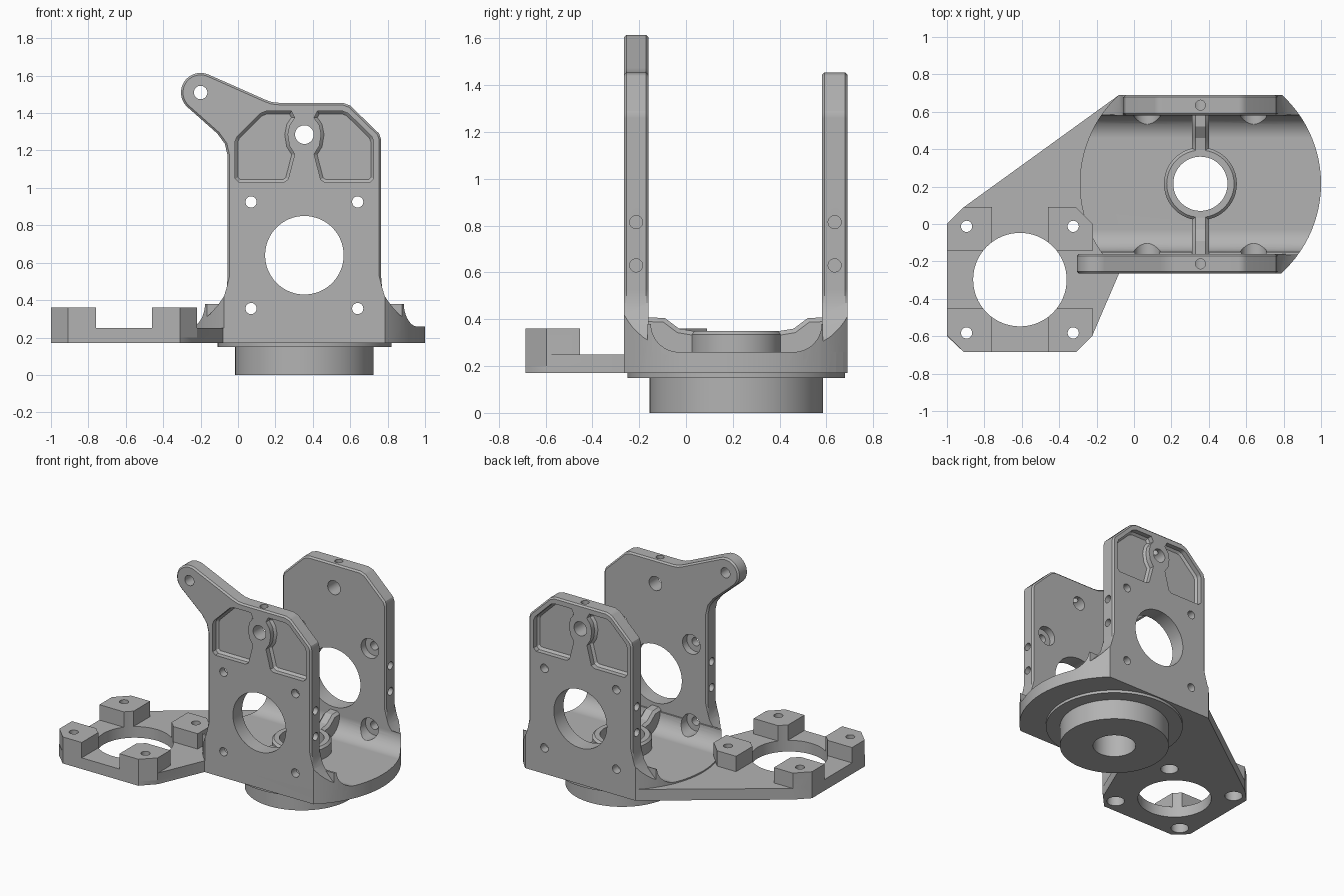
import bpy, bmesh
from math import sin, cos, radians

if "Cube" in bpy.data.objects:
    bpy.data.objects.remove(bpy.data.objects["Cube"])

grey = bpy.data.materials.new("machined_grey")
grey.use_nodes = True
COLOR = (0.45, 0.45, 0.45, 1)
grey.diffuse_color = COLOR
grey.node_tree.nodes["Principled BSDF"].inputs["Base Color"].default_value = COLOR

CX, CY = 0.355, 0.215            # centre of the round base
FRONT = (-0.265, -0.16)          # thickness range of each wall
BACK = (0.58, 0.69)
PLACE = {"x": lambda u, v, d: (d, u, v),
         "y": lambda u, v, d: (u, d, v),
         "z": lambda u, v, d: (u, v, d)}


def prism(name, pts, axis, lo, hi, chamfer=0, pick=None):
    """Extrude a 2D outline along an axis; optionally chamfer chosen edges."""
    bm = bmesh.new()
    put = PLACE[axis]
    rings = [[bm.verts.new(put(u, v, d)) for u, v in pts] for d in (lo, hi)]
    n = len(pts)
    for ring in rings:
        bm.faces.new(ring)
    for i in range(n):
        j = (i + 1) % n
        bm.faces.new((rings[0][i], rings[0][j], rings[1][j], rings[1][i]))
    bmesh.ops.recalc_face_normals(bm, faces=bm.faces)
    if chamfer:
        edges = [e for e in bm.edges if pick(e.verts[0].co, e.verts[1].co)]
        bmesh.ops.bevel(bm, geom=edges, offset=chamfer, segments=1,
                        affect='EDGES', clamp_overlap=True)
    me = bpy.data.meshes.new(name)
    bm.to_mesh(me)
    bm.free()
    me.materials.append(grey)
    ob = bpy.data.objects.new(name, me)
    bpy.context.collection.objects.link(ob)
    return ob


def arc(u, v, r, a0, a1, n):
    return [(u + r * cos(radians(a0 + (a1 - a0) * i / n)),
             v + r * sin(radians(a0 + (a1 - a0) * i / n))) for i in range(n + 1)]


def cyl(name, u, v, r, axis, lo, hi, n=32):
    return prism(name, arc(u, v, r, 0, 360, n)[:-1], axis, lo, hi)


def box(name, x0, x1, y0, y1, z0, z1):
    return prism(name, [(x0, y0), (x1, y0), (x1, y1), (x0, y1)], "z", z0, z1)


def select_only(ob):
    bpy.ops.object.select_all(action='DESELECT')
    ob.select_set(True)
    bpy.context.view_layer.objects.active = ob


def combine(target, other, op):
    """Apply a boolean and discard the second operand."""
    m = target.modifiers.new("bool", 'BOOLEAN')
    m.operation, m.solver, m.object = op, 'EXACT', other
    select_only(target)
    bpy.ops.object.modifier_apply(modifier=m.name)
    bpy.data.objects.remove(other)


def cut(target, *cutters):
    for c in cutters:
        combine(target, c, 'DIFFERENCE')


def flip(pts):
    return [(2 * CX - u, v) for u, v in reversed(pts)]


# Round floor with fillets running up into both walls
fillet = arc(0.46, 0.38, 0.12, 270, 360, 9)
floor_pts = [(FRONT[0], 0.17), (BACK[1], 0.17), (BACK[1], 0.26), (BACK[0] + .005, 0.26),
             (BACK[0] + .005, 0.38)] + fillet[::-1]
floor_pts += [(2 * CY - u, v) for u, v in fillet]
floor_pts += [(FRONT[1] - .005, 0.38), (FRONT[1] - .005, 0.26), (FRONT[0], 0.26)]
body = prism("bracket_body", floor_pts, "x", -0.6, 1.3)
combine(body, cyl("disc", CX, CY, 0.645, "z", 0, 1, 96), 'INTERSECT')

# Walls: flared feet, clipped top corners, and an ear on the front wall
flare = [(.89, .17), (.89, .30), (.86, .325), (.82, .37), (.785, .42), (.77, .47), (.765, .53)]
shoulder = [(.765, 1.26), (.755, 1.29), (.60, 1.44), (.56, 1.455)]
ear = [(.22, 1.455), (.18, 1.459), (.14, 1.474)] + arc(-.2, 1.51, .105, 66, 228, 16)
ear += [(-.11, 1.29), (-.07, 1.235), (-.055, 1.17)]


def wall(name, top_left, span):
    def rim(a, b):
        return abs(a.y - b.y) < 1e-4 and min(a.z, b.z) > 0.45
    w = prism(name, flare + shoulder + top_left + flip(flare), "y", *span, 0.012, rim)
    trim = box("trim", -1, 2, -1, 2, -0.1, 0.6)
    cut(trim, cyl("disc", CX, CY, 0.645, "z", -1, 1, 96))
    cut(w, trim)
    return w


combine(body, wall("front_wall", ear, FRONT), 'UNION')
combine(body, wall("back_wall", flip(shoulder), BACK), 'UNION')

# Stiffening rib and the hub ring on the floor
half = [(.63, .2), (.63, .41), (.52, .405), (.46, .36), (.40, .35)]
rib_pts = half + [(2 * CY - u, v) for u, v in reversed(half)]
rib = prism("rib", rib_pts, "x", CX - .045, CX + .045, 0.018,
            lambda a, b: abs(a.x - b.x) < 1e-4 and min(a.z, b.z) > 0.3)
combine(body, rib, 'UNION')
hub = prism("hub", arc(CX, CY, .195, 0, 360, 48)[:-1], "z", .2, .35, 0.015,
            lambda a, b: min(a.z, b.z) > 0.3)
combine(body, hub, 'UNION')
cut(body, cyl("bore", CX, CY, .145, "z", -1, .4, 48))

# Holes through both walls
cut(body, cyl("motor_hole", CX, .64, .21, "y", -1, 1, 64),
    cyl("top_hole", CX, 1.285, .05, "y", -1, 1),
    cyl("ear_hole", -.2, 1.51, .036, "y", -1, 1))
for x in (.07, .64):
    for z in (.355, .925):
        cut(body, cyl("screw_hole", x, z, .03, "y", -1, 1, 24),
            cyl("front_counterbore", x, z, .07, "y", FRONT[1] - .05, FRONT[1] + .12),
            cyl("back_counterbore", x, z, .07, "y", BACK[0] - .12, BACK[0] + .05))

# Threaded holes in the wall edges
for y in (-.213, .635):
    cut(body, cyl("top_screw", CX, y, .027, "z", 1.3, 1.6, 20))
    for z in (.63, .815):
        cut(body, cyl("right_screw", y, z, .028, "x", -.2, .06, 20),
            cyl("left_screw", y, z, .028, "x", .65, .9, 20))

# Shallow pockets on the outer wall faces
pocket = [(-.015, 1.05), (.005, 1.03), (.245, 1.03), (.268, 1.045), (.303, 1.18),
          (.275, 1.225), (.265, 1.285), (.275, 1.335), (.303, 1.375), (.285, 1.41),
          (.15, 1.41), (.12, 1.398), (-.005, 1.275), (-.015, 1.25)]
DEPTH = 0.05
for pts in (pocket, flip(pocket)):
    for face, way in ((FRONT[0], 1), (BACK[1], -1)):
        inner = face + way * DEPTH
        cut(body, prism("pocket", pts, "y", inner, face - way * .1, 0.015,
                        lambda a, b: abs(a.y - inner) + abs(b.y - inner) < 1e-4))

# Spigot and thin flange beneath the floor
spigot = cyl("spigot", CX, CY, .37, "z", 0, .16, 96)
combine(spigot, cyl("flange", CX, CY, .465, "z", .15, .172, 96), 'UNION')
cut(spigot, cyl("bore", CX, CY, .145, "z", -1, .4, 48))

# Side mounting plate with four raised corner pads
MX, MY, S = -.61, -.2975, .285
mount = prism("side_mount", [(-1, -.6), (-.91, -.685), (-.31, -.685), (-.22, -.59),
                             (-.08, -.265), (0, -.26), (0, .6), (-.08, .69),
                             (-.91, .09), (-1, 0)], "z", .17, .25)
pad = [(.15, .155), (.39, .155), (.39, .2975), (.30, .3875), (.15, .3875)]
for sx in (-1, 1):
    for sy in (-1, 1):
        combine(mount, prism("pad", [(MX + sx * u, MY + sy * v) for u, v in pad],
                             "z", .2, .36), 'UNION')
cut(mount, cyl("mount_bore", MX, MY, .25, "z", 0, 1, 64))
for sx in (-1, 1):
    for sy in (-1, 1):
        x, y = MX + sx * S, MY + sy * S
        cut(mount, cyl("pad_hole", x, y, .03, "z", 0, 1, 24),
            cyl("pad_counterbore", x, y, .06, "z", 0, .27))

# Smooth the curved surfaces, keep machined edges crisp
for ob in (body, spigot, mount):
    select_only(ob)
    bpy.ops.object.shade_smooth_by_angle(angle=radians(25))
    ob.modifiers.new("weighted", 'WEIGHTED_NORMAL').keep_sharp = True
